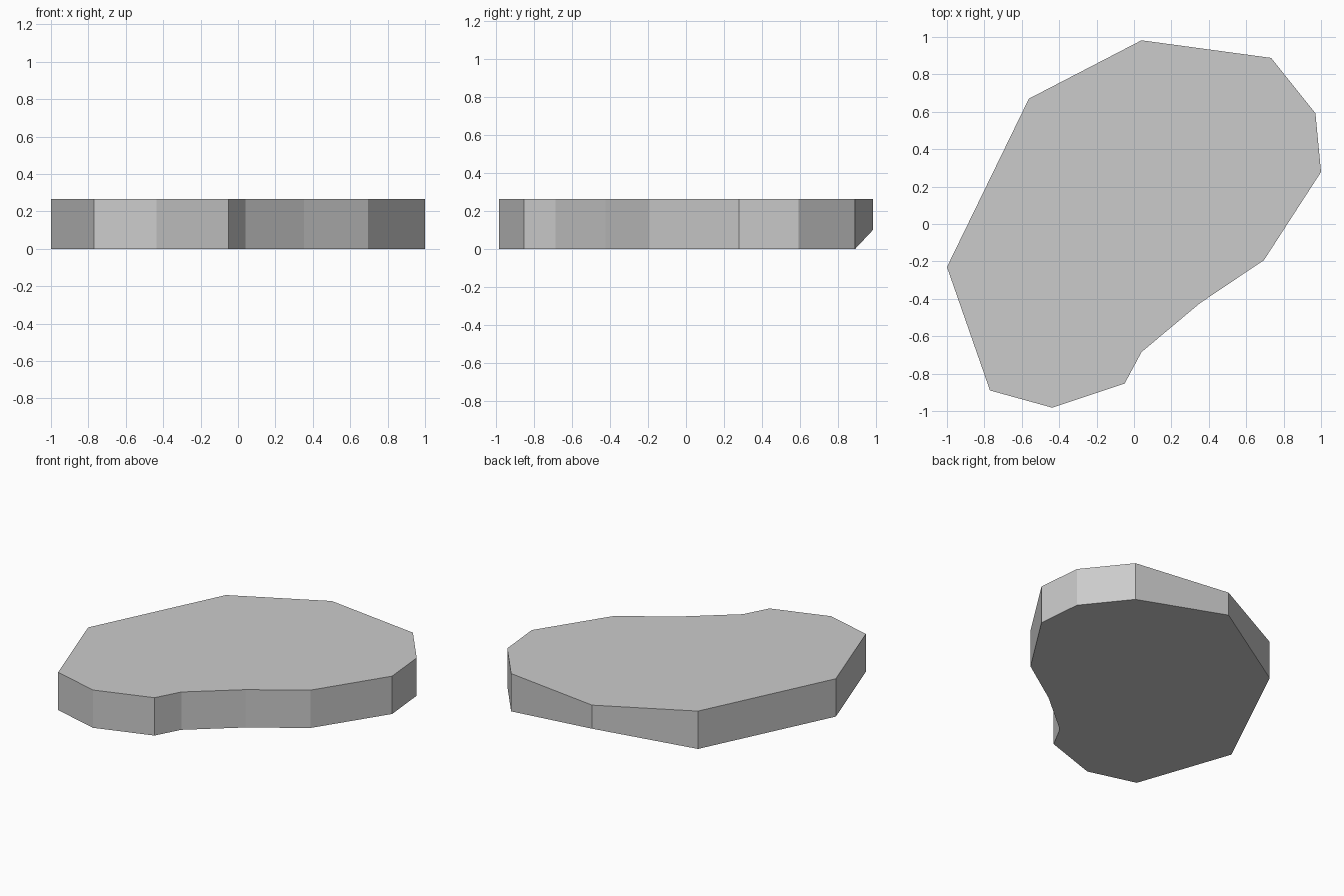
import bpy
import bmesh

cube = bpy.data.objects.get("Cube")
if cube:
    bpy.data.objects.remove(cube, do_unlink=True)

HEIGHT = 0.265
RAISED = 0.1  # underside height of the chipped back corner

# Slab outline, counter-clockwise from the chipped back corner
outline = [
    (0.04, 0.982), (-0.562, 0.67), (-1.0, -0.23), (-0.77, -0.89),
    (-0.437, -0.982), (-0.05, -0.853), (0.04, -0.685), (0.353, -0.423),
    (0.695, -0.193), (1.0, 0.278), (0.97, 0.592), (0.733, 0.888),
]

# Plain stone colour
stone = bpy.data.materials.new("stone_grey")
stone.use_nodes = True
colour = (0.6, 0.6, 0.6, 1.0)
stone.diffuse_color = colour
stone.node_tree.nodes["Principled BSDF"].inputs["Base Color"].default_value = colour

bm = bmesh.new()
top = [bm.verts.new((x, y, HEIGHT)) for x, y in outline]
base = [bm.verts.new((x, y, 0)) for x, y in outline]
base[0].co.z = RAISED

# Flat top, and one underside face that slopes up to the raised corner;
# starting beside that corner spreads the slope over its neighbours
bm.faces.new(top)
bm.faces.new(base[1::-1] + base[:1:-1])

# Upright sides
count = len(outline)
for i in range(count):
    j = (i + 1) % count
    bm.faces.new((base[i], base[j], top[j], top[i]))

mesh = bpy.data.meshes.new("stone_slab")
bm.to_mesh(mesh)
bm.free()
mesh.materials.append(stone)
slab = bpy.data.objects.new("stone_slab", mesh)
bpy.context.collection.objects.link(slab)
